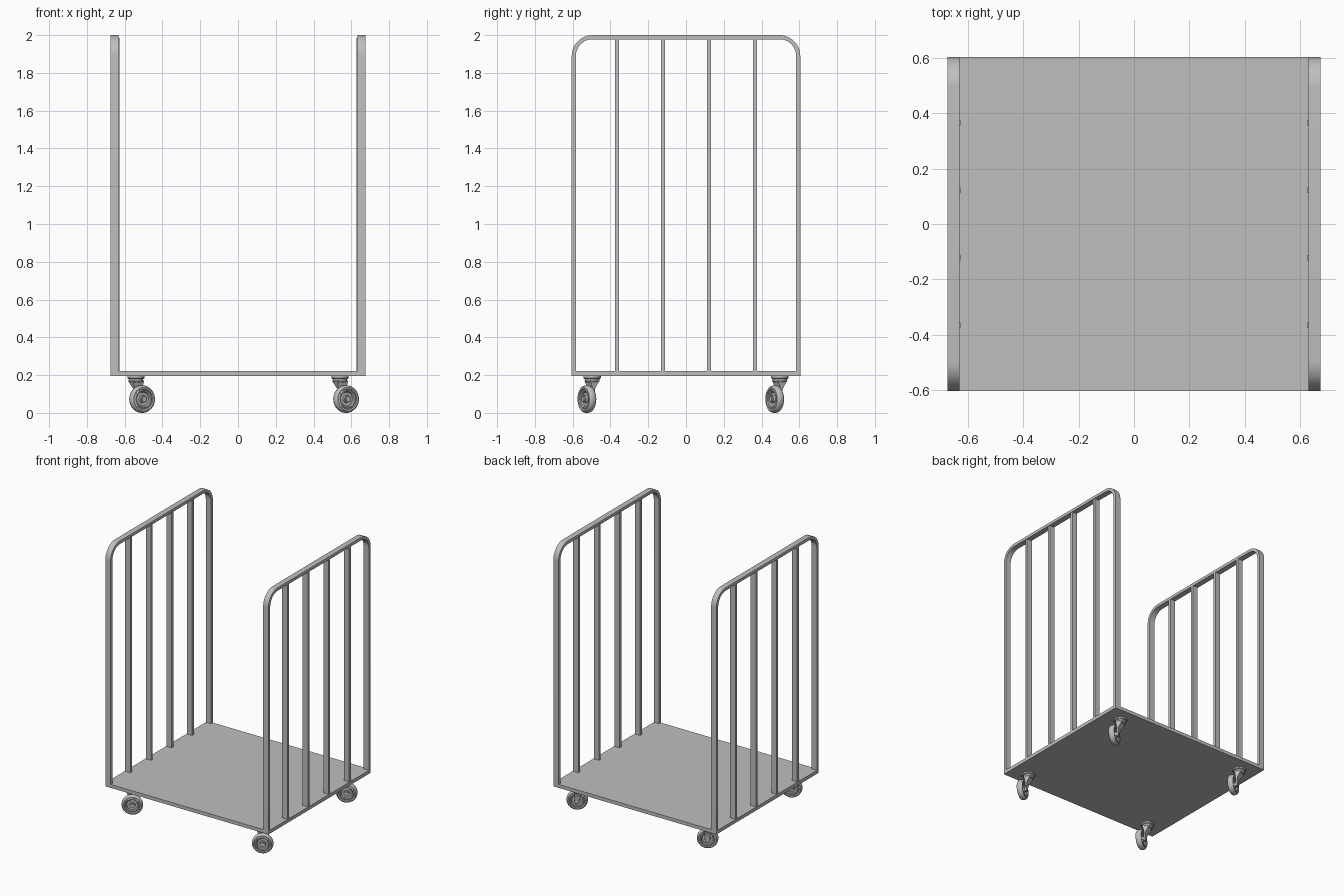
import bpy, bmesh, math
from mathutils import Matrix, Vector

cube = bpy.data.objects.get("Cube")
if cube:
    bpy.data.objects.remove(cube, do_unlink=True)

steel = bpy.data.materials.new("grey_steel")
steel.use_nodes = True
GREY = (0.52, 0.52, 0.52, 1)
steel.diffuse_color = GREY
steel.node_tree.nodes["Principled BSDF"].inputs["Base Color"].default_value = GREY


def make(name, bm, matrix=Matrix(), smooth=False):
    """Turn a bmesh into a named steel object."""
    bmesh.ops.recalc_face_normals(bm, faces=bm.faces)
    mesh = bpy.data.meshes.new(name)
    bm.to_mesh(mesh)
    bm.free()
    mesh.materials.append(steel)
    obj = bpy.data.objects.new(name, mesh)
    obj.matrix_world = matrix
    bpy.context.collection.objects.link(obj)
    if smooth:
        bpy.ops.object.select_all(action="DESELECT")
        obj.select_set(True)
        bpy.context.view_layer.objects.active = obj
        bpy.ops.object.shade_smooth_by_angle(angle=math.radians(35))
    return obj


def box(name, centre, size):
    bm = bmesh.new()
    bmesh.ops.create_cube(bm, size=1)
    bmesh.ops.scale(bm, vec=size, verts=bm.verts)
    make(name, bm, Matrix.Translation(centre))


def lathe(name, profile, matrix, steps=32):
    """Revolve (radius, height) points around local z."""
    bm = bmesh.new()
    verts = [bm.verts.new((r, 0, h)) for r, h in profile]
    edges = [bm.edges.new(pair) for pair in zip(verts, verts[1:])]
    bmesh.ops.spin(bm, geom=verts + edges, cent=(0, 0, 0), axis=(0, 0, 1),
                   angle=math.tau, steps=steps)
    bmesh.ops.remove_doubles(bm, verts=bm.verts, dist=1e-5)
    make(name, bm, matrix, True)


def arch(half, top, radius, base):
    """Outline of a hoop with rounded upper corners, as (y, z)."""
    pts = [(-half, base)]
    for side, start in ((-1, 180), (1, 90)):
        for i in range(13):
            a = math.radians(start - i * 7.5)
            pts.append((side * (half - radius) + radius * math.cos(a),
                        top - radius + radius * math.sin(a)))
    return pts + [(half, base)]


def hoop(name, x0, x1):
    bm = bmesh.new()
    rings = []
    for x, inset in ((x0, 0), (x1, 0), (x1, 0.022), (x0, 0.022)):
        rings.append([bm.verts.new((x, y, z)) for y, z in
                      arch(0.605 - inset, 2 - inset, 0.11 - inset, 0.195)])
    for k in range(4):
        a, b = rings[k], rings[(k + 1) % 4]
        for i in range(len(a) - 1):
            bm.faces.new((a[i], a[i + 1], b[i + 1], b[i]))
    for i in (0, -1):
        bm.faces.new([r[i] for r in rings])
    make(name, bm, smooth=True)


def strap(name, stations, matrix):
    """Sweep a rectangle through (centre, half width x, half depth y, half height z)."""
    bm = bmesh.new()
    rings = []
    for (x, y, z), w, d, h in stations:
        rings.append([bm.verts.new(p) for p in (
            (x - w, y - d, z - h), (x + w, y - d, z - h),
            (x + w, y + d, z + h), (x - w, y + d, z + h))])
    for a, b in zip(rings, rings[1:]):
        for i in range(4):
            j = (i + 1) % 4
            bm.faces.new((a[i], a[j], b[j], b[i]))
    bm.faces.new(rings[0])
    bm.faces.new(rings[-1])
    make(name, bm, matrix, True)


# Deck and the two barred side frames
box("deck", (0, 0, 0.208), (1.35, 1.21, 0.026))
for side, s in (("left", 1), ("right", -1)):
    hoop(side + "_frame", s * 0.632, s * 0.675)
    for i, y in enumerate((-0.366, -0.122, 0.122, 0.366)):
        box(f"{side}_bar_{i + 1}", (s * 0.65, y, 1.1), (0.043, 0.02, 1.77))

# Swivel casters, all turned the same way, each wheel held by a one-sided arm
TYRE = [(0.05, -0.012), (0.054, -0.02), (0.063, -0.021), (0.07, -0.015),
        (0.073, -0.006), (0.073, 0.006), (0.07, 0.015), (0.063, 0.021),
        (0.054, 0.02), (0.05, 0.012)]
RIM = [(0.052, -0.014), (0.046, -0.017), (0.04, -0.014), (0.036, -0.006),
       (0.022, -0.006), (0.02, -0.018), (0, -0.018)]
RIM += [(0, 0.018)] + [(r, -h) for r, h in reversed(RIM[:-1])]
HUB = [(0, -0.026), (0.012, -0.026), (0.014, -0.023), (0.014, 0.026), (0, 0.026)]
SWIVEL = [(0, 0.198), (0.046, 0.198), (0.046, 0.185), (0.042, 0.18),
          (0.038, 0.18), (0.038, 0.168), (0.032, 0.16), (0, 0.16)]
for end, y in (("front", -0.497), ("back", 0.497)):
    for side, x in (("left", 0.54), ("right", -0.54)):
        name = f"{end}_{side}_caster_"
        place = Matrix.Translation((x, y, 0)) @ Matrix.Rotation(math.radians(30), 4, "Z")
        axle = place @ Matrix.Translation((0.014, -0.04, 0.073)) @ Matrix.Rotation(math.pi / 2, 4, "X")
        lathe(name + "swivel", SWIVEL, place)
        lathe(name + "tyre", TYRE, axle)
        lathe(name + "rim", RIM, axle)
        lathe(name + "hub", HUB, axle)
        strap(name + "arm", [((0, 0, 0.172), 0.034, 0.028, 0),
                             ((0.002, -0.004, 0.152), 0.03, 0.018, 0),
                             ((0.008, -0.008, 0.125), 0.024, 0.007, 0),
                             ((0.014, -0.012, 0.09), 0.018, 0.005, 0),
                             ((0.014, -0.012, 0.056), 0.013, 0.005, 0)], place)
